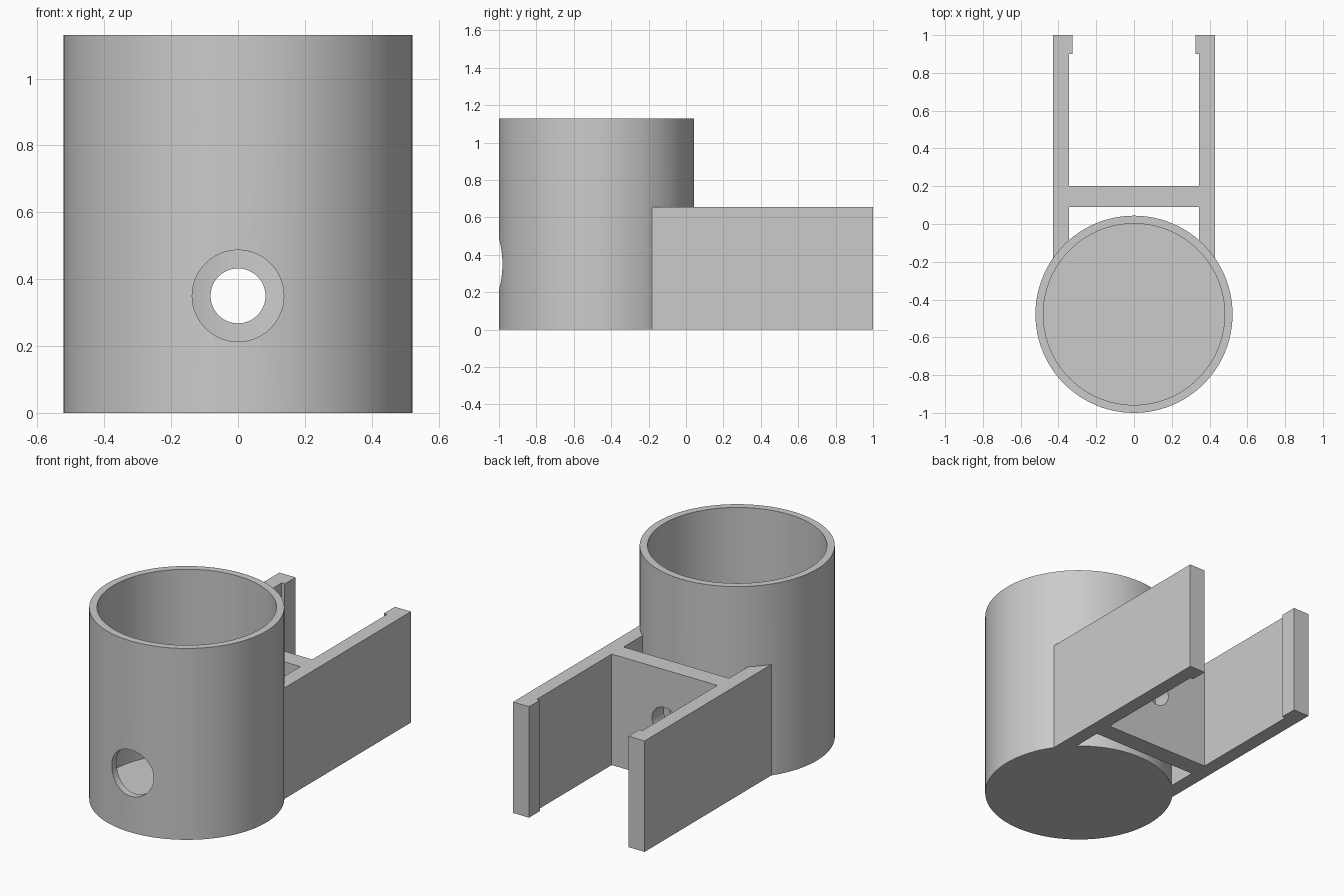
import bpy
import math

if "Cube" in bpy.data.objects:
    bpy.data.objects.remove(bpy.data.objects["Cube"], do_unlink=True)

CUP_Y, CUP_R, BORE_R, CUP_H = -0.478, 0.522, 0.48, 1.13
ARM_H, HOLE_Z = 0.655, 0.35

grey = bpy.data.materials.new("plain grey")
grey.use_nodes = True
grey.diffuse_color = (0.6, 0.6, 0.6, 1)
grey.node_tree.nodes["Principled BSDF"].inputs["Base Color"].default_value = (0.6, 0.6, 0.6, 1)


def finish(name):
    ob = bpy.context.object
    ob.name = name
    bpy.ops.object.transform_apply(location=True, rotation=True, scale=True)
    ob.data.materials.append(grey)
    return ob


def box(name, x, y, z):
    """Box from (min, max) pairs."""
    spans = (x, y, z)
    bpy.ops.mesh.primitive_cube_add(size=1, location=[(a + b) / 2 for a, b in spans])
    bpy.context.object.scale = [b - a for a, b in spans]
    return finish(name)


def upright_cylinder(name, radius, z0, z1):
    bpy.ops.mesh.primitive_cylinder_add(vertices=96, radius=radius, depth=z1 - z0,
                                        location=(0, CUP_Y, (z0 + z1) / 2))
    return finish(name)


def hole_cutter(name, radius, y0, y1):
    bpy.ops.mesh.primitive_cylinder_add(vertices=64, radius=radius, depth=y1 - y0,
                                        location=(0, (y0 + y1) / 2, HOLE_Z),
                                        rotation=(math.pi / 2, 0, 0))
    return finish(name)


def combine(target, tool, operation):
    mod = target.modifiers.new(tool.name, "BOOLEAN")
    mod.operation, mod.solver, mod.object = operation, "EXACT", tool
    bpy.context.view_layer.objects.active = target
    bpy.ops.object.modifier_apply(modifier=mod.name)
    bpy.data.objects.remove(tool, do_unlink=True)


# Round cup with the clip bracket joined behind it
holder = upright_cylinder("cup_holder_with_clip", CUP_R, 0, CUP_H)
parts = [box("cross_wall", (-0.39, 0.39), (0.09, 0.2), (0, ARM_H))]
for side, s in (("left", 1), ("right", -1)):
    parts.append(box(side + "_arm", sorted((s * 0.345, s * 0.43)), (-0.25, 1), (0, ARM_H)))
    parts.append(box(side + "_hook", sorted((s * 0.325, s * 0.43)), (0.9, 1), (0, ARM_H)))
for part in parts:
    combine(holder, part, "UNION")

# Bore, large front access hole, small screw hole through the back and cross wall
for cutter in (upright_cylinder("bore", BORE_R, 0.04, CUP_H + 0.1),
               hole_cutter("front_hole", 0.137, -1.1, -0.6),
               hole_cutter("screw_hole", 0.082, -0.3, 0.3)):
    combine(holder, cutter, "DIFFERENCE")

# Smooth curved walls, crisp edges
bpy.ops.object.select_all(action="DESELECT")
holder.select_set(True)
bpy.context.view_layer.objects.active = holder
bpy.ops.object.shade_smooth_by_angle(angle=math.radians(30))
